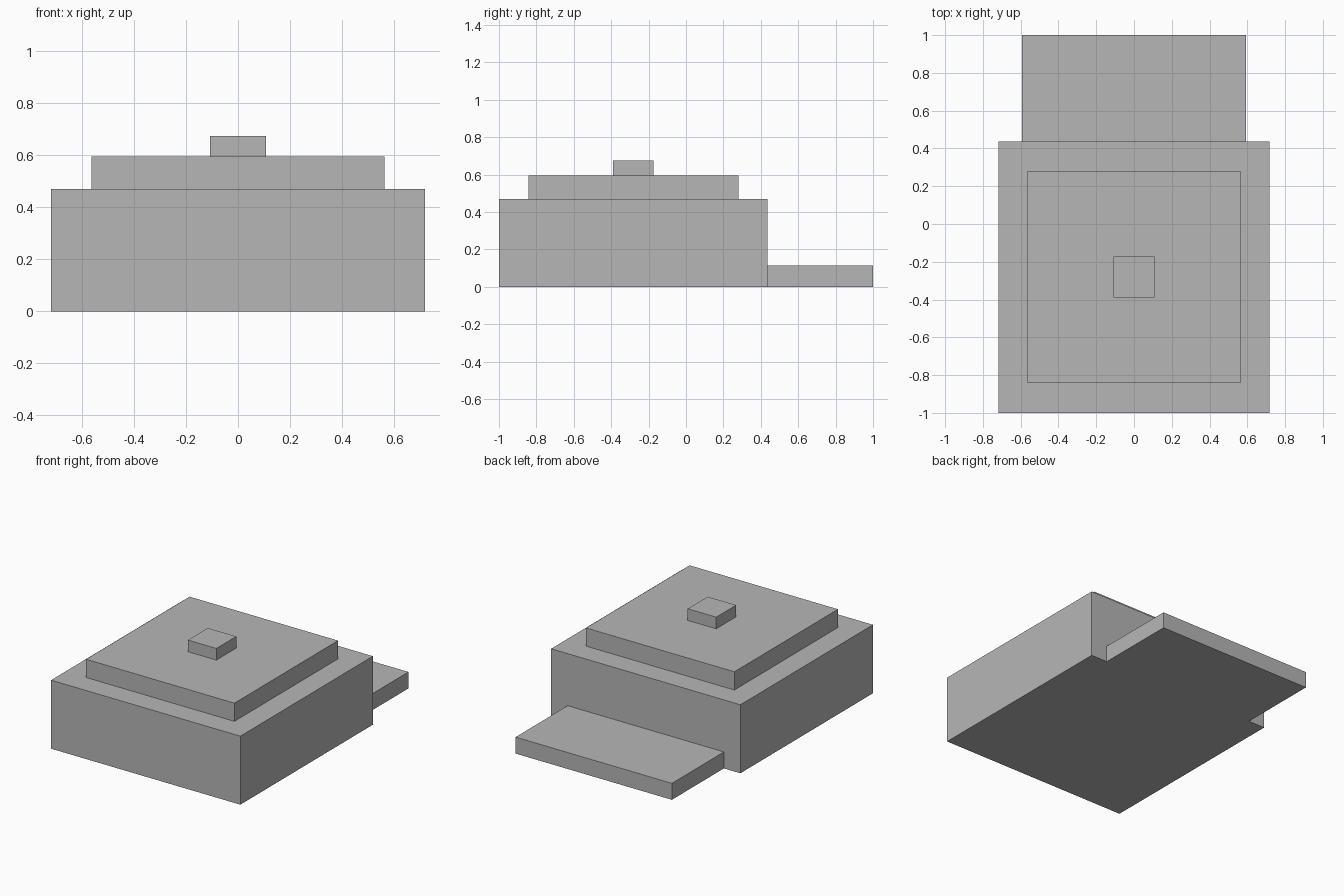
import bpy

cube = bpy.data.objects.get("Cube")
if cube:
    bpy.data.objects.remove(cube, do_unlink=True)

# Single plain grey
grey = bpy.data.materials.new("plain_grey")
grey.use_nodes = True
colour = (0.47, 0.47, 0.47, 1)
grey.diffuse_color = colour
grey.node_tree.nodes["Principled BSDF"].inputs["Base Color"].default_value = colour


def block(name, width, y_front, y_back, z_low, z_high):
    """Flat-sided box centred on x = 0."""
    bpy.ops.mesh.primitive_cube_add(size=1)
    obj = bpy.context.object
    obj.name = name
    size = (width, y_back - y_front, z_high - z_low)
    centre = (0, (y_front + y_back) / 2, (z_low + z_high) / 2)
    for v in obj.data.vertices:
        v.co = [c * s + p for c, s, p in zip(v.co, size, centre)]
    obj.data.materials.append(grey)
    return obj


# Main body with the stepped roof above it
block("main_body", 1.436, -1.0, 0.436, 0.0, 0.47)
block("roof_tier", 1.126, -0.843, 0.28, 0.47, 0.595)
block("roof_cap", 0.216, -0.389, -0.173, 0.595, 0.675)

# Low platform behind the body
block("rear_platform", 1.186, 0.436, 1.0, 0.0, 0.113)
